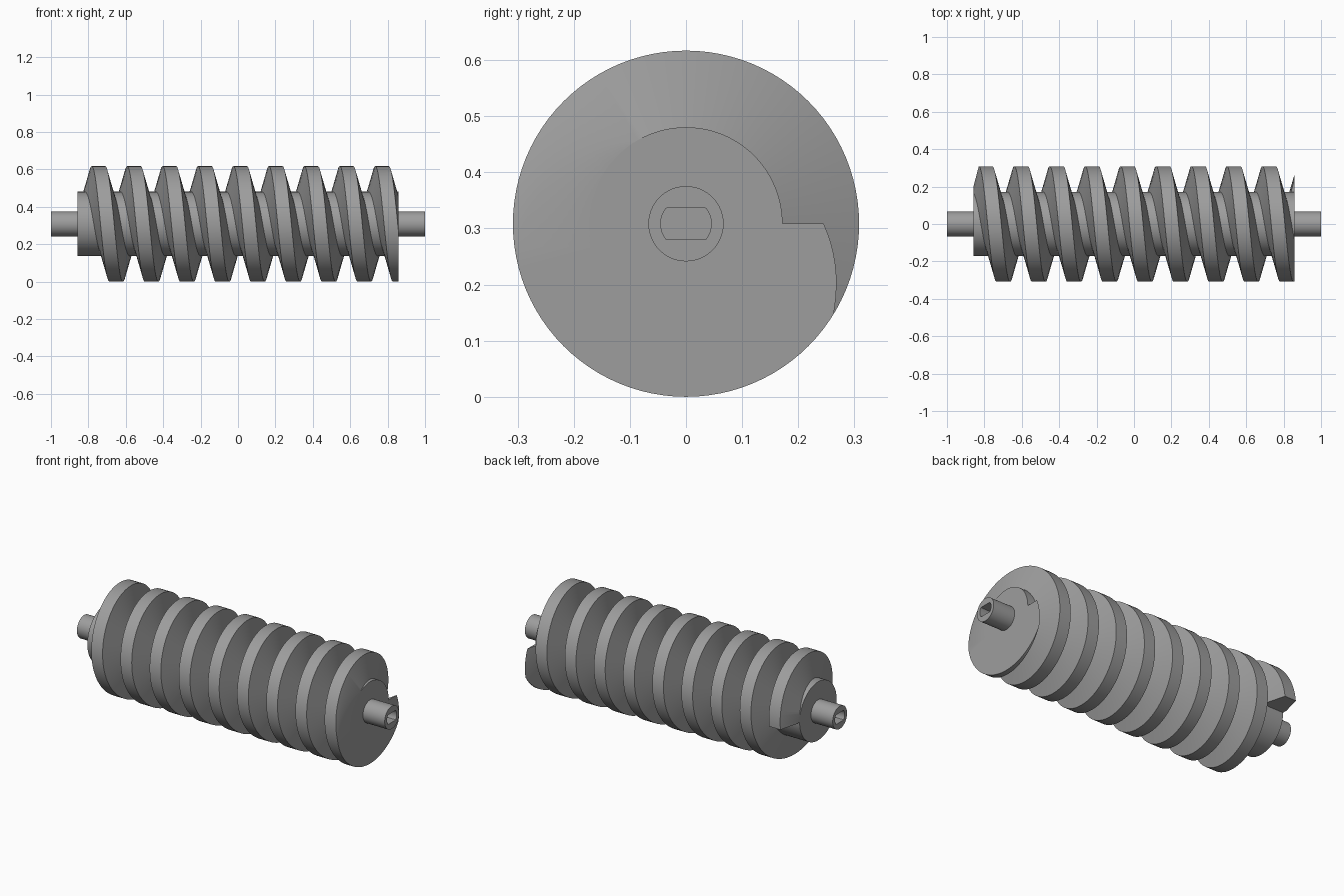
import bpy, bmesh, math

if "Cube" in bpy.data.objects:
    bpy.data.objects.remove(bpy.data.objects["Cube"])

AXIS_Z = 0.3085          # height of the worm axis
R_OUT, R_ROOT = 0.3085, 0.172
CORE_X = 0.859           # half length of the core
PITCH, START_X = 0.1895, -0.746
SEG = 96

steel = bpy.data.materials.new("steel grey")
steel.diffuse_color = (0.34, 0.34, 0.34, 1)
steel.use_nodes = True
steel.node_tree.nodes["Principled BSDF"].inputs["Base Color"].default_value = steel.diffuse_color


def finish(bm, name):
    bmesh.ops.recalc_face_normals(bm, faces=bm.faces)
    me = bpy.data.meshes.new(name)
    bm.to_mesh(me)
    bm.free()
    me.materials.append(steel)
    ob = bpy.data.objects.new(name, me)
    ob.location.z = AXIS_Z
    bpy.context.collection.objects.link(ob)
    bpy.ops.object.select_all(action='DESELECT')
    ob.select_set(True)
    bpy.context.view_layer.objects.active = ob
    bpy.ops.object.shade_smooth_by_angle(angle=math.radians(30))
    return ob


def skin(bm, loops):
    """Join consecutive closed loops with quads and cap both ends."""
    n = len(loops[0])
    for a, b in zip(loops, loops[1:]):
        for i in range(n):
            j = (i + 1) % n
            bm.faces.new((a[i], a[j], b[j], b[i]))
    bm.faces.new(loops[0])
    bm.faces.new(loops[-1])


def turned(name, rings):
    """Solid along x from (x, radius, half height limit) rings."""
    bm = bmesh.new()
    loops = []
    for x, r, lim in rings:
        loop = []
        for i in range(SEG):
            a = 2 * math.pi * i / SEG
            z = max(-lim, min(lim, r * math.sin(a)))
            loop.append(bm.verts.new((x, r * math.cos(a), z)))
        loops.append(loop)
    skin(bm, loops)
    return finish(bm, name)


# Shaft with a flat-sided blind socket in each end
socket = (0.045, 0.028)
turned("shaft", [(-0.87, *socket), (-1, *socket), (-1, 0.067, 1),
                 (1, 0.067, 1), (1, *socket), (0.87, *socket)])

# Cylindrical core
turned("core", [(-CORE_X, R_ROOT, 1), (CORE_X, R_ROOT, 1)])

# Helical thread: trapezoid profile swept for nine turns
profile = [(-0.0745, R_ROOT - 0.008), (-0.0365, R_OUT),
           (0.0365, R_OUT), (0.0745, R_ROOT - 0.008)]
bm = bmesh.new()
loops = []
for i in range(9 * SEG + 1):
    t = -0.25 + i / SEG
    a = 2 * math.pi * t
    loops.append([bm.verts.new((START_X + PITCH * t + dx,
                                -r * math.sin(a), r * math.cos(a)))
                  for dx, r in profile])
skin(bm, loops)

# Trim the thread flush with both core ends
for side in (-1, 1):
    geom = bm.verts[:] + bm.edges[:] + bm.faces[:]
    bmesh.ops.bisect_plane(bm, geom=geom, plane_co=(side * CORE_X, 0, 0),
                           plane_no=(side, 0, 0), clear_outer=True)
    rim = [e for e in bm.edges if e.is_boundary]
    if rim:
        caps = bmesh.ops.holes_fill(bm, edges=rim, sides=0)["faces"]
        bmesh.ops.triangulate(bm, faces=caps)
finish(bm, "thread")
